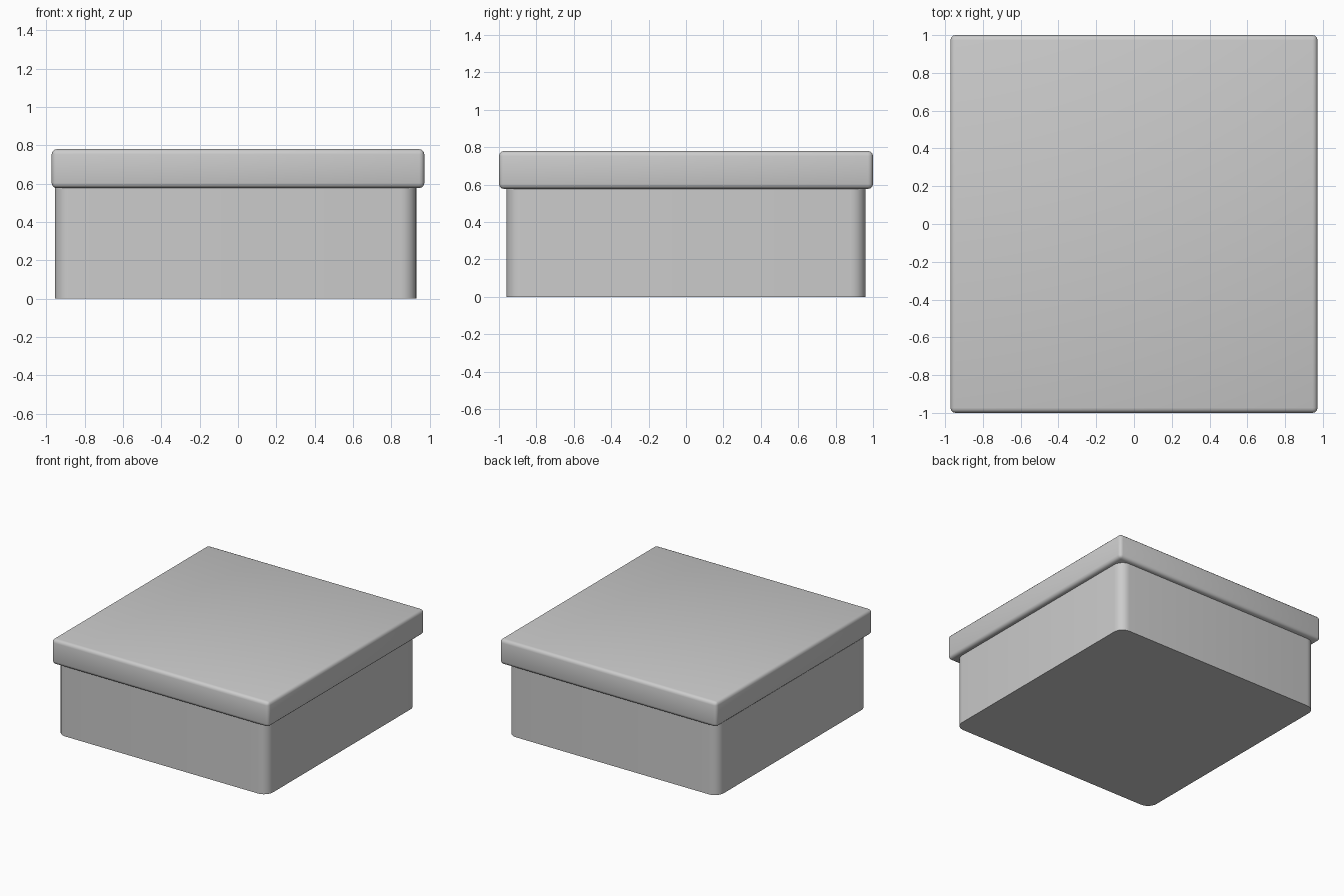
import bpy, bmesh
from mathutils import Vector

if "Cube" in bpy.data.objects:
    bpy.data.objects.remove(bpy.data.objects["Cube"])


def rounded_box(name, lo, hi, radius, segments, vertical_only=False):
    """Box between two corners with rounded edges."""
    lo, hi = Vector(lo), Vector(hi)
    size, mid = hi - lo, (hi + lo) / 2
    bm = bmesh.new()
    bmesh.ops.create_cube(bm, size=1)
    for v in bm.verts:
        v.co = Vector(a * b for a, b in zip(v.co, size)) + mid
    edges = [e for e in bm.edges if not vertical_only
             or abs(e.verts[0].co.z - e.verts[1].co.z) > 0.01]
    bmesh.ops.bevel(bm, geom=edges, offset=radius, segments=segments,
                    profile=0.5, affect='EDGES', clamp_overlap=True)
    mesh = bpy.data.meshes.new(name)
    bm.to_mesh(mesh)
    bm.free()
    obj = bpy.data.objects.new(name, mesh)
    bpy.context.collection.objects.link(obj)
    bpy.ops.object.select_all(action='DESELECT')
    obj.select_set(True)
    bpy.context.view_layer.objects.active = obj
    bpy.ops.object.shade_smooth_by_angle(angle=0.7)
    return obj


# Box body: rounded upright corners, flat base, slightly off-centre under the lid
rounded_box("box_body", (-0.955, -0.96, 0), (0.93, 0.96, 0.68), 0.08, 6, vertical_only=True)

# Overhanging lid with softened edges all round
rounded_box("lid", (-0.972, -1, 0.577), (0.972, 1, 0.78), 0.027, 3)
